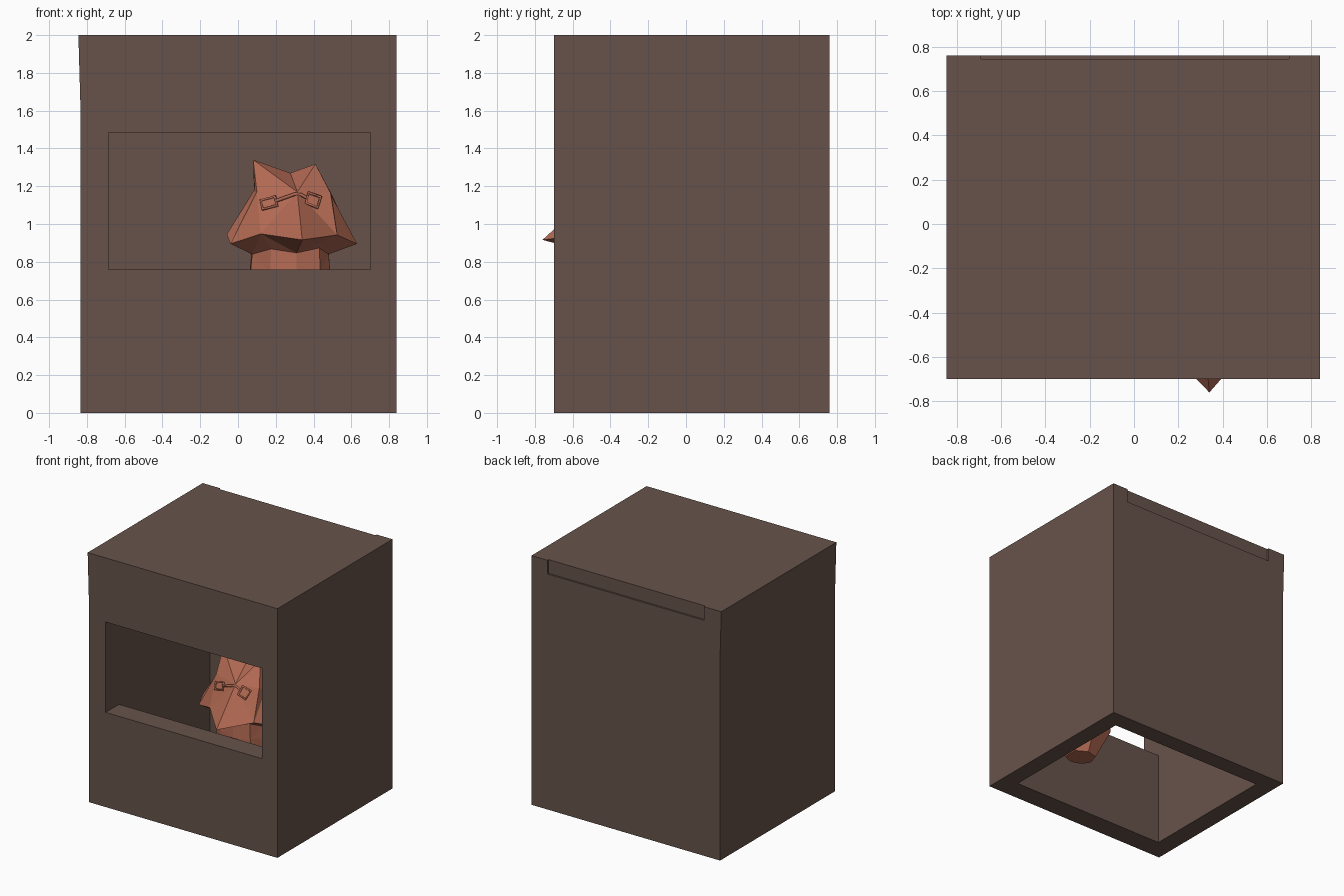
import bpy, bmesh
from mathutils import Vector
from mathutils.bvhtree import BVHTree

if "Cube" in bpy.data.objects:
    bpy.data.objects.remove(bpy.data.objects["Cube"])


def material(name, rgb):
    m = bpy.data.materials.new(name)
    m.diffuse_color = (*rgb, 1)
    m.use_nodes = True
    m.node_tree.nodes["Principled BSDF"].inputs["Base Color"].default_value = m.diffuse_color
    return m


BROWN = material("dark brown", (0.135, 0.086, 0.069))
CLAY = material("terracotta", (0.44, 0.14, 0.085))


def finish(name, bm, mat):
    bmesh.ops.recalc_face_normals(bm, faces=bm.faces)
    me = bpy.data.meshes.new(name)
    bm.to_mesh(me)
    bm.free()
    me.materials.append(mat)
    ob = bpy.data.objects.new(name, me)
    bpy.context.collection.objects.link(ob)
    return ob


def prism(name, points, vector, mat):
    """Extrude a closed 3D outline along a vector."""
    bm = bmesh.new()
    face = bm.faces.new([bm.verts.new(p) for p in points])
    ext = bmesh.ops.extrude_face_region(bm, geom=[face])["geom"]
    moved = [g for g in ext if isinstance(g, bmesh.types.BMVert)]
    bmesh.ops.translate(bm, verts=moved, vec=vector)
    return finish(name, bm, mat)


# Box shell, with the upper left side leaning out slightly
outline = [(-.835, 0), (.84, 0), (.84, 2), (-.845, 2), (-.835, 1.65)]
booth = prism("booth_shell", [(x, -.70, z) for x, z in outline], (0, 1.46, 0), BROWN)

# Open-bottomed cavity joined to the front window, in one side profile
hollow = [(-.53, -.1), (.62, -.1), (.62, 1.86), (-.53, 1.86),
          (-.53, 1.485), (-.9, 1.485), (-.9, .76), (-.53, .76)]
cavity = prism("cavity_cutter", [(-.685, y, z) for y, z in hollow], (1.387, 0, 0), BROWN)

# Shallow recess along the top of the back
slot = [(.745, 1.89), (.9, 1.89), (.9, 2.1), (.745, 2.1)]
recess = prism("recess_cutter", [(-.69, y, z) for y, z in slot], (1.39, 0, 0), BROWN)

bpy.context.view_layer.objects.active = booth
for cutter in (cavity, recess):
    cutter.hide_render = True
    mod = booth.modifiers.new("cut", "BOOLEAN")
    mod.operation = "DIFFERENCE"
    mod.solver = "EXACT"
    mod.object = cutter
    bpy.ops.object.modifier_apply(modifier=mod.name)
    bpy.data.objects.remove(cutter)

# Faceted figure: forehead, cheek and neck rings, then a tapering body
forehead = [(.085, -.33, 1.18), (.09, -.38, 1.17), (.10, -.42, 1.17),
            (.314, -.48, 1.17), (.49, -.43, 1.165), (.50, -.36, 1.14),
            (.50, -.20, 1.15), (.30, -.12, 1.20), (.10, -.20, 1.17)]
cheeks = [(-.06, -.36, .945), (-.04, -.44, .895), (.12, -.53, .948),
          (.34, -.76, .916), (.525, -.55, .942), (.63, -.42, .895),
          (.60, -.20, .93), (.30, -.02, .92), (.02, -.12, .93)]
neck = [(.07, -.30, .84), (.075, -.36, .84), (.175, -.46, .868),
        (.31, -.50, .847), (.43, -.46, .873), (.48, -.38, .84),
        (.48, -.20, .85), (.30, -.10, .85), (.12, -.15, .85)]
rings = [forehead, cheeks, neck]
for z, s in ((.75, 1.04), (.5, 1.06), (.28, .5)):
    rings.append([(.28 + (x - .28) * s, -.28 + (y + .28) * s, z) for x, y, _ in neck])

bm = bmesh.new()
loops = [[bm.verts.new(p) for p in ring] for ring in rings]
n = len(forehead)
for a, b in zip(loops, loops[1:]):
    for i in range(n):
        j = (i + 1) % n
        bm.faces.new((a[i], a[j], b[j], b[i]))
bm.faces.new(loops[-1])

# Two pointed ears with a dip between them
top = loops[0]
left, right, dip = (bm.verts.new(p) for p in
                    ((.08, -.30, 1.34), (.41, -.30, 1.318), (.277, -.28, 1.27)))
for ear, fan in ((left, (7, 8, 0, 1, 2, 3)), (right, (3, 4, 5, 6, 7))):
    for i, j in zip(fan, fan[1:]):
        bm.faces.new((top[i], top[j], ear))
    for i in (3, 7):
        bm.faces.new((top[i], dip, ear))
bmesh.ops.triangulate(bm, faces=bm.faces)
surface = BVHTree.FromBMesh(bm)
finish("figure", bm, CLAY)


def wire(name, points, closed):
    """Thin bar frame laid on the face of the figure."""
    cu = bpy.data.curves.new(name, "CURVE")
    cu.dimensions = "3D"
    cu.bevel_depth = .009
    cu.bevel_resolution = 0
    cu.use_fill_caps = True
    sp = cu.splines.new("POLY")
    sp.points.add(len(points) - 1)
    sp.use_cyclic_u = closed
    for p, (x, z) in zip(sp.points, points):
        hit = surface.ray_cast(Vector((x, -2, z)), Vector((0, 1, 0)))[0]
        y = hit.y if hit else -.45
        p.co = (x, y - .006, z, 1)
    cu.materials.append(CLAY)
    bpy.context.collection.objects.link(bpy.data.objects.new(name, cu))


# Spectacles
wire("left_lens_frame", [(.12, 1.125), (.196, 1.145), (.206, 1.098), (.13, 1.078)], True)
wire("right_lens_frame", [(.373, 1.165), (.438, 1.143), (.420, 1.085), (.36, 1.112)], True)
wire("spectacle_bridge", [(.20, 1.122), (.25, 1.14), (.30, 1.158), (.335, 1.155), (.365, 1.137)], False)
